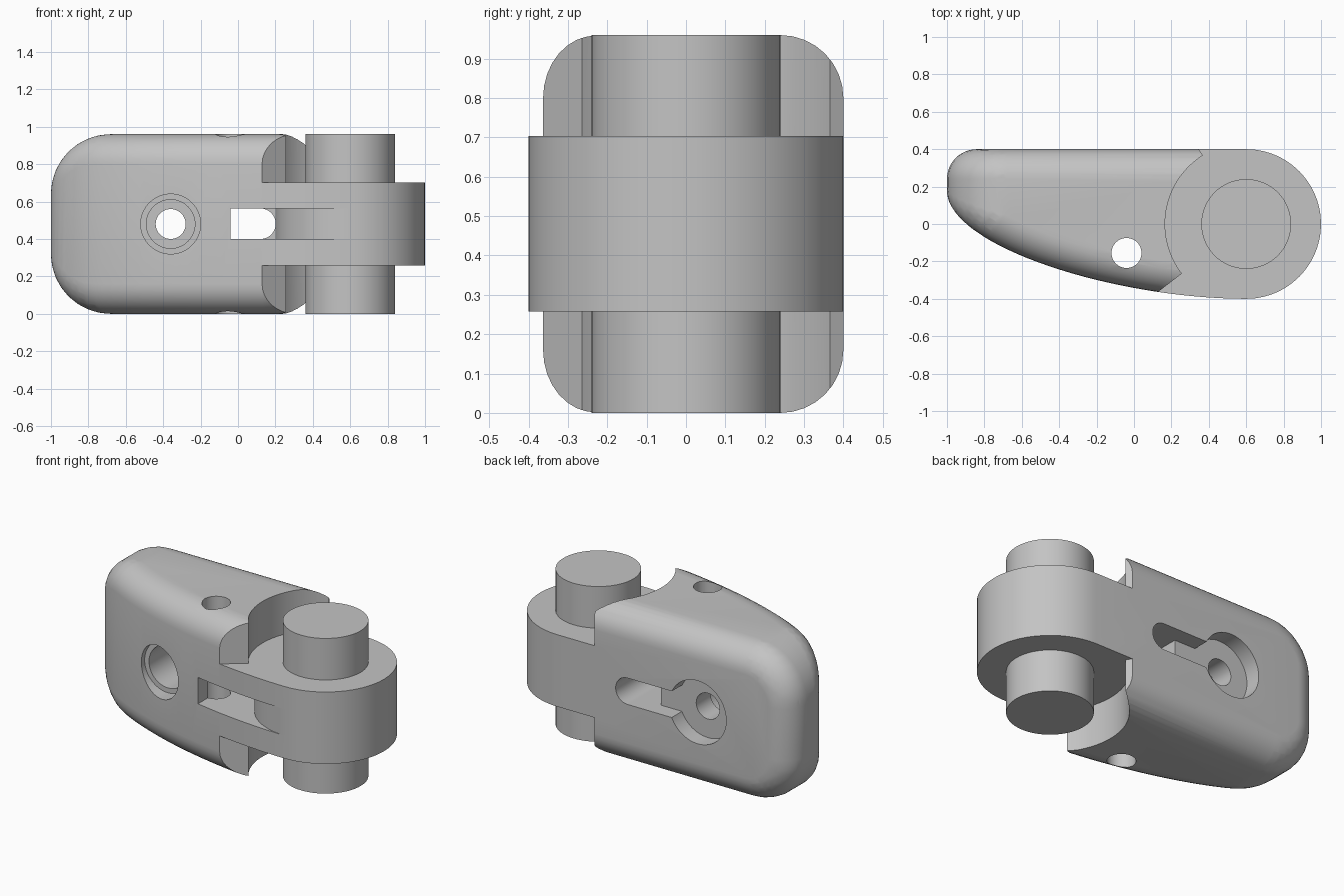
import bpy, bmesh
from math import sin, cos, pi, sqrt, radians
from mathutils import Vector

old = bpy.data.objects.get("Cube")
if old:
    bpy.data.objects.remove(old)

grey = bpy.data.materials.new("plain grey")
grey.use_nodes = True
grey.diffuse_color = (0.55, 0.55, 0.55, 1)
grey.node_tree.nodes["Principled BSDF"].inputs["Base Color"].default_value = grey.diffuse_color

H, R = 0.96, 0.16            # height and edge rounding
PIVOT = Vector((0.6, 0))


def add_object(name, bm):
    bmesh.ops.recalc_face_normals(bm, faces=bm.faces)
    mesh = bpy.data.meshes.new(name)
    bm.to_mesh(mesh)
    bm.free()
    mesh.materials.append(grey)
    obj = bpy.data.objects.new(name, mesh)
    bpy.context.collection.objects.link(obj)
    return obj


def arc(cx, cy, r, start, end, n=32):
    angles = [radians(start + (end - start) * i / n) for i in range(n + 1)]
    return [(cx + r * cos(a), cy + r * sin(a)) for a in angles]


def prism(name, outline, axis, low, high):
    """Extrude an outline along z (xy outline) or y (xz outline)."""
    place = (lambda u, v, w: (u, v, w)) if axis == "z" else (lambda u, v, w: (u, w, v))
    bm = bmesh.new()
    face = bm.faces.new([bm.verts.new(place(u, v, low)) for u, v in outline])
    moved = bmesh.ops.extrude_face_region(bm, geom=[face])["geom"]
    shift = Vector(place(0, 0, high - low))
    bmesh.ops.translate(bm, vec=shift, verts=[g for g in moved if isinstance(g, bmesh.types.BMVert)])
    return add_object(name, bm)


def disc(name, x, v, r, axis, low, high):
    return prism(name, arc(x, v, r, 0, 360, 64)[:-1], axis, low, high)


def cut(obj, cutter):
    cutter.hide_render = True
    mod = obj.modifiers.new("cut", "BOOLEAN")
    mod.operation, mod.solver, mod.object = "DIFFERENCE", "EXACT", cutter
    bpy.context.view_layer.objects.active = obj
    bpy.ops.object.modifier_apply(modifier=mod.name)
    bpy.data.objects.remove(cutter)


def smooth(obj):
    bpy.ops.object.select_all(action="DESELECT")
    obj.select_set(True)
    bpy.context.view_layer.objects.active = obj
    bpy.ops.object.shade_smooth_by_angle(angle=radians(25))


# Core outline: the curved front inset by the rounding, hinge end, straight back
ctrl = [Vector(p) for p in ((0.6, -0.4), (-0.1, -0.4), (-1, -0.12), (-1, 0.18))]
core = []
for i in range(33):
    t = i / 32
    s = 1 - t
    p = ctrl[0] * s**3 + ctrl[1] * 3 * s * s * t + ctrl[2] * 3 * s * t * t + ctrl[3] * t**3
    d = (ctrl[1] - ctrl[0]) * s * s + (ctrl[2] - ctrl[1]) * 2 * s * t + (ctrl[3] - ctrl[2]) * t * t
    core.append(p + Vector((d.y, -d.x)).normalized() * R)
core += [Vector(p) for p in arc(PIVOT.x, PIVOT.y, 0.4 - R, -90, 90, 28)]
core += [Vector((-0.84 + R * (1 - cos(a)), 0.24)) for a in (pi / 2 * i / 8 for i in range(9))]

# Body: rounded hull of balls placed round the core
bm = bmesh.new()
ball = []
for j in range(9):
    lat = pi / 2 * j / 8
    for k in range(48 if j < 8 else 1):
        lon = 2 * pi * k / 48
        ball.append(Vector((cos(lat) * cos(lon), cos(lat) * sin(lon), sin(lat))) * R)
for p in core:
    dx = min(0, max(p.x + 0.68, -R))
    half = H / 2 - 2 * R + sqrt(max(0, R * R - dx * dx))
    for b in ball:
        for side in (-1, 1):
            bm.verts.new((p.x + b.x, p.y + b.y, H / 2 + side * (half + b.z)))
bmesh.ops.convex_hull(bm, input=bm.verts)
loose = [v for v in bm.verts if not v.link_faces]
bmesh.ops.delete(bm, geom=loose, context="VERTS")
bmesh.ops.remove_doubles(bm, verts=bm.verts, dist=0.0005)
bmesh.ops.dissolve_limit(bm, angle_limit=0.004, verts=bm.verts, edges=bm.edges)
body = add_object("clamp_body", bm)

# Clearance above and below the hinge knuckle
a0, a1 = 122.4, 217.6
clearance = arc(PIVOT.x, 0, 0.434, a0, a1)
clearance += [arc(PIVOT.x, 0, 1, a1, a1, 1)[0], (1.5, -0.9), (1.5, 0.9), arc(PIVOT.x, 0, 1, a0, a0, 1)[0]]
for low, high in ((-0.1, 0.258), (0.703, 1.1)):
    cut(body, prism("hinge_clearance", clearance, "z", low, high))

# Front slot wrapping round the knuckle
slot = [(-0.04, 0), (-0.04, -0.6), (0.6, -0.6)] + arc(PIVOT.x, 0, 0.4, -90, -180)
cut(body, prism("front_slot", slot, "z", 0.4, 0.563))

# Back slot: deep part, then the shallow run to the screw recess
for left, floor in ((-0.04, -0.02), (-0.36, 0.3)):
    run = [(left, 0.563), (left, 0.4)] + arc(0.12, 0.4815, 0.0815, -90, 90)
    cut(body, prism("back_slot", run, "y", floor, 0.6))

# Screw hole with recesses, and the vertical hole
for r, low, high in ((0.195, 0.3, 0.6), (0.16, -0.6, -0.17), (0.13, -0.6, 0.16), (0.08, -0.7, 0.7)):
    cut(body, disc("screw_hole", -0.36, 0.48, r, "y", low, high))
cut(body, disc("cord_hole", -0.04, -0.155, 0.08, "z", -0.1, 1.1))
smooth(body)

# Hinge pin
smooth(disc("hinge_pin", PIVOT.x, 0, 0.24, "z", 0, H))
